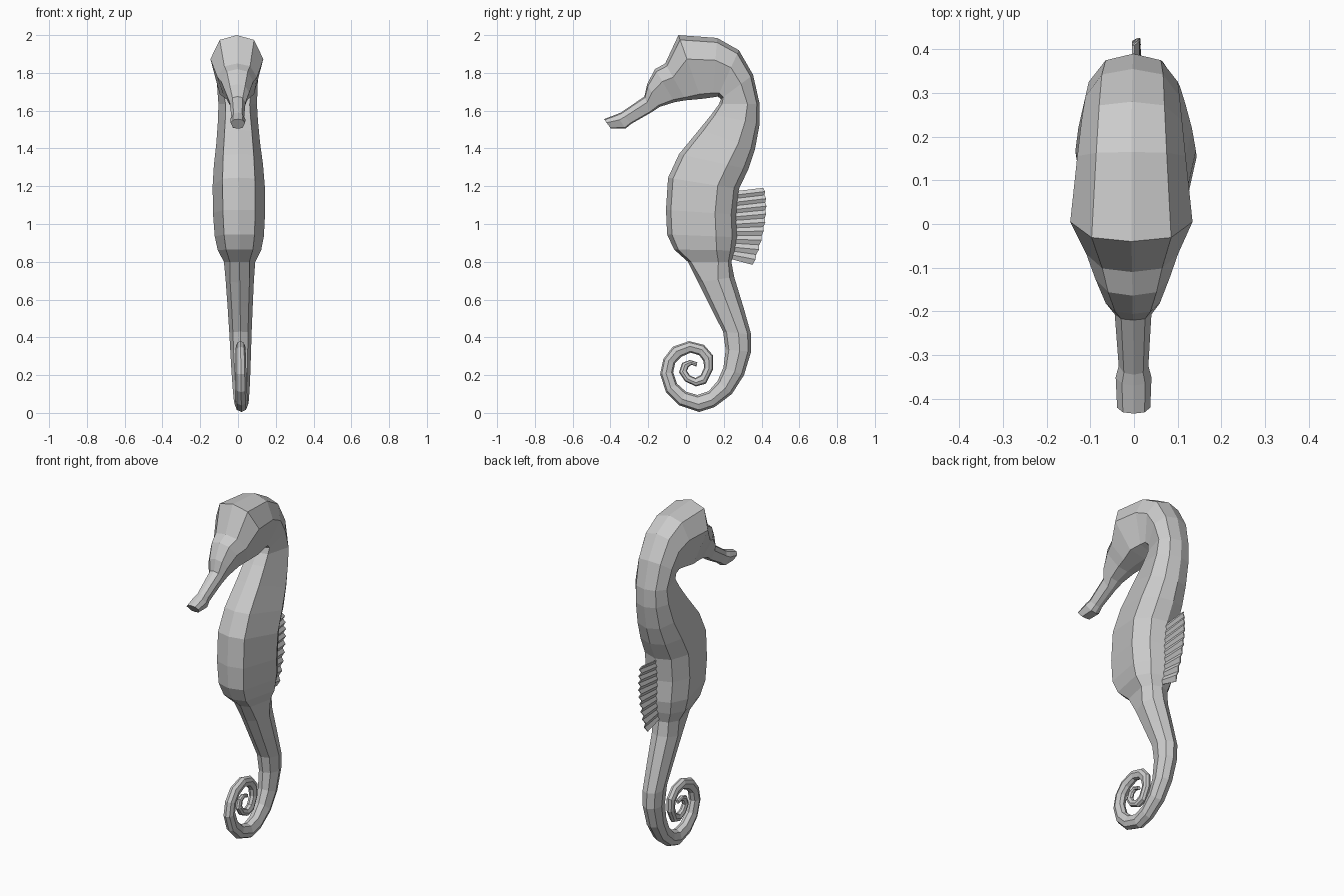
import bpy, bmesh

# Each ring: back/outer point (y, z), front/inner point (y, z), half width in x
HEAD = [
    (-.434, 1.555, -.398, 1.505, .038), (-.370, 1.580, -.320, 1.505, .041),
    (-.345, 1.590, -.290, 1.530, .034), (-.220, 1.675, -.185, 1.590, .042),
    (-.206, 1.740, -.140, 1.620, .062), (-.164, 1.820, -.060, 1.645, .085),
    (-.110, 1.850, .000, 1.655, .105), (-.040, 2.000, .080, 1.662, .140),
    (.165, 1.985, .140, 1.670, .124), (.280, 1.920, .168, 1.675, .115),
    (.355, 1.790, .185, 1.662, .108),
]
TORSO = [
    (.390, 1.635, .175, 1.635, .102), (.390, 1.530, .135, 1.580, .106),
    (.365, 1.395, .070, 1.500, .116), (.330, 1.290, -.037, 1.370, .130),
    (.280, 1.185, -.095, 1.245, .138), (.265, 1.050, -.106, 1.075, .138),
    (.270, .930, -.100, .945, .130), (.258, .860, -.063, .865, .115),
    (.240, .800, .010, .800, .083),
]
TAIL = [
    (.255, .720, .065, .690, .075), (.307, .550, .130, .560, .066),
    (.345, .415, .196, .430, .059), (.345, .325, .210, .335, .055),
    (.307, .200, .198, .240, .050), (.243, .100, .168, .170, .045),
    (.150, .030, .120, .115, .040), (.070, .005, .060, .095, .036),
    (-.037, .040, .000, .112, .033), (-.106, .110, -.048, .155, .031),
    (-.137, .205, -.068, .215, .029), (-.120, .285, -.057, .265, .028),
    (-.070, .350, -.025, .297, .027), (.016, .380, .025, .319, .025),
    (.095, .360, .070, .305, .024), (.143, .305, .092, .275, .023),
    (.143, .230, .096, .240, .022), (.106, .155, .078, .200, .021),
    (.053, .140, .050, .185, .020), (-.005, .167, .022, .197, .018),
    (-.037, .215, .005, .222, .016), (-.020, .265, .013, .243, .014),
    (.020, .280, .030, .255, .013), (.060, .268, .056, .245, .011),
]


def section(diag_x, diag_d, side_d):
    """Eight-sided cross-section: (width factor, depth factor)."""
    half = [(diag_x, diag_d), (1, side_d), (diag_x, -diag_d)]
    return [(0, 1)] + half + [(0, -1)] + [(-x, d) for x, d in reversed(half)]


def lean(z):
    """Slight sideways lean of the whole animal."""
    return -.006 + (2 - z) * .012


def new_object(name, bm):
    bmesh.ops.recalc_face_normals(bm, faces=bm.faces)
    mesh = bpy.data.meshes.new(name)
    bm.to_mesh(mesh)
    bm.free()
    obj = bpy.data.objects.new(name, mesh)
    bpy.context.collection.objects.link(obj)
    return obj


# Body: one continuous loft from snout to curled tail tip
bm = bmesh.new()
loops = []
for rings, shape in ((HEAD, section(.65, .85, .25)),
                     (TORSO, section(.62, .86, .4)),
                     (TAIL, section(.68, .75, .1))):
    for by, bz, fy, fz, hw in rings:
        loop = []
        for sx, d in shape:
            t = (1 - d) / 2
            y, z = by + (fy - by) * t, bz + (fz - bz) * t
            loop.append(bm.verts.new((lean(bz) + sx * hw, y, z)))
        loops.append(loop)
for a, b in zip(loops, loops[1:]):
    for i in range(8):
        j = (i + 1) % 8
        bm.faces.new((a[i], a[j], b[j], b[i]))
bm.faces.new(loops[0])
bm.faces.new(loops[-1])
new_object("body", bm)

# Dorsal fin: thin pleated sheet fanning from the back
INNER = [(.24, 1.17), (.235, 1.0), (.22, .82)]
OUTER = [(.412, 1.19), (.450, 1.03), (.355, .785)]
PLEATS = 18


def bezier(p, t):
    return [(1 - t) ** 2 * a + 2 * t * (1 - t) * b + t * t * c for a, b, c in zip(*p)]


bm = bmesh.new()
rows = []
for k in range(PLEATS + 1):
    t = k / PLEATS
    s = 1 if k % 2 else -1
    (iy, iz), (oy, oz) = bezier(INNER, t), bezier(OUTER, t)
    x = lean(iz)
    rows.append((bm.verts.new((x + s * .003, iy, iz)),
                 bm.verts.new((x + s * .006, oy + s * .003, oz))))
for a, b in zip(rows, rows[1:]):
    bm.faces.new((a[0], a[1], b[1], b[0]))
fin = new_object("dorsal_fin", bm)
mod = fin.modifiers.new("thickness", 'SOLIDIFY')
mod.thickness = .006
mod.offset = 0
